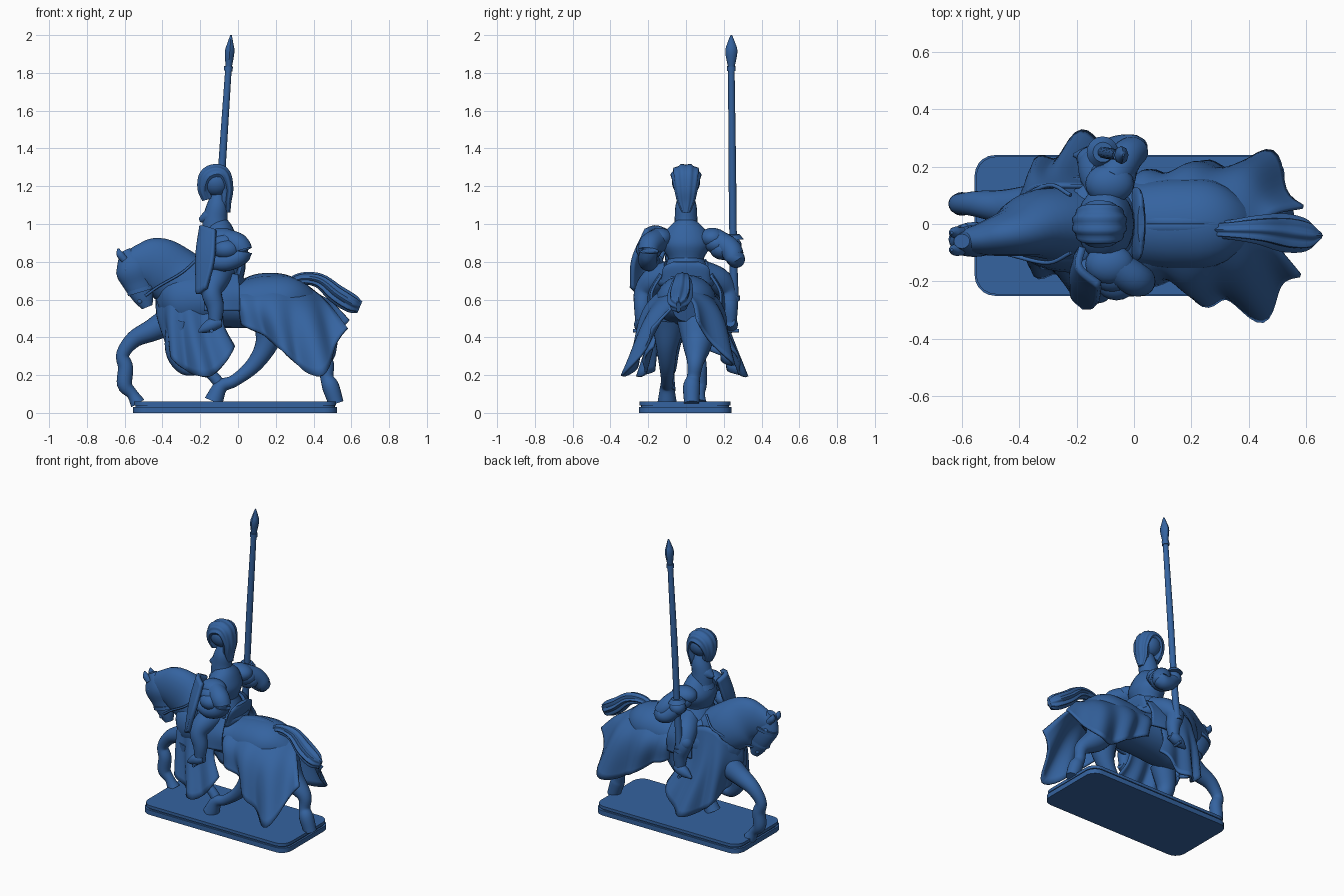
import bpy
import bmesh
import math
from mathutils import Vector

default_cube = bpy.data.objects.get("Cube")
if default_cube:
    bpy.data.objects.remove(default_cube)

blue = bpy.data.materials.new("painted blue")
blue.use_nodes = True
blue.diffuse_color = (0.035, 0.125, 0.35, 1)
blue.node_tree.nodes["Principled BSDF"].inputs["Base Color"].default_value = blue.diffuse_color


def finish(name, bm, angle=50):
    """Turn a bmesh into a shaded, coloured object."""
    bmesh.ops.recalc_face_normals(bm, faces=bm.faces)
    mesh = bpy.data.meshes.new(name)
    bm.to_mesh(mesh)
    bm.free()
    mesh.materials.append(blue)
    obj = bpy.data.objects.new(name, mesh)
    bpy.context.collection.objects.link(obj)
    bpy.ops.object.select_all(action="DESELECT")
    obj.select_set(True)
    bpy.context.view_layer.objects.active = obj
    bpy.ops.object.shade_smooth_by_angle(angle=math.radians(angle))
    return obj


def spline(points, steps):
    """Sample a smooth curve through points of any dimension."""
    points = [Vector(p) for p in points]
    padded = [points[0] * 2 - points[1]] + points + [points[-1] * 2 - points[-2]]
    samples = []
    for a, b, c, d in zip(padded, padded[1:], padded[2:], padded[3:]):
        for k in range(steps):
            t = k / steps
            samples.append(b + (c - a) * (t / 2) + (a * 2 - b * 5 + c * 4 - d) * (t * t / 2)
                           + (b * 3 - a - c * 3 + d) * (t ** 3 / 2))
    return samples + [points[-1]]


def tube(name, points, side=(0, 1, 0), sides=20, steps=5, ridges=0, depth=0.12):
    """Loft ellipses along a path; each point is x, y, z, half width, half depth."""
    rows = [list(p) if len(p) > 4 else list(p) + [p[3]] for p in points]
    samples = spline(rows, steps)
    centres = [Vector(s[:3]) for s in samples]
    bm = bmesh.new()
    rings = []
    for i, s in enumerate(samples):
        tangent = (centres[min(i + 1, len(centres) - 1)] - centres[max(i - 1, 0)]).normalized()
        across = Vector(side)
        across = (across - tangent * across.dot(tangent)).normalized()
        up = tangent.cross(across)
        ring = []
        for k in range(sides):
            a = math.tau * k / sides
            r = 1 + (depth * math.cos(ridges * a) if ridges else 0)
            ring.append(bm.verts.new(centres[i] + across * (s[3] * r * math.cos(a))
                                     + up * (s[4] * r * math.sin(a))))
        rings.append(ring)
    for low, high in zip(rings, rings[1:]):
        for k in range(sides):
            n = (k + 1) % sides
            bm.faces.new((low[k], low[n], high[n], high[k]))
    for ring in (rings[0], rings[-1]):
        bm.faces.new(ring)
    return finish(name, bm)


def drape(name, rows, folds=0, depth=0, thickness=0.014, steps=8, middle=0):
    """Cloth sheet through rows of points, with folds deepening to the hem."""
    across = [spline(row, steps) for row in rows]
    columns = [spline(column, steps) for column in zip(*across)]
    bm = bmesh.new()
    grid = []
    for i, column in enumerate(columns):
        wave = math.sin(math.tau * folds * i / (len(columns) - 1))
        line = []
        for j, p in enumerate(column):
            out = Vector((p.x - middle, p.y * 2, 0)).normalized()
            line.append(bm.verts.new(p + out * (wave * depth * (j / (len(column) - 1)) ** 1.5)))
        grid.append(line)
    for a, b in zip(grid, grid[1:]):
        for j in range(len(a) - 1):
            bm.faces.new((a[j], a[j + 1], b[j + 1], b[j]))
    obj = finish(name, bm)
    solid = obj.modifiers.new("thickness", "SOLIDIFY")
    solid.thickness = thickness
    solid.offset = 0
    return obj


def ball(name, centre, size):
    bm = bmesh.new()
    bmesh.ops.create_uvsphere(bm, u_segments=20, v_segments=12, radius=1)
    for v in bm.verts:
        v.co = Vector(c + p * s for c, p, s in zip(centre, v.co, size))
    return finish(name, bm)


def flip(points, sign, scale=1):
    return [(p[0], p[1] * sign * scale, *p[2:]) for p in points]


def slab(name, inset, low, high):
    """Rounded rectangular layer of the base."""
    bm = bmesh.new()
    radius = 0.07
    ring = []
    for quarter, (sx, sy) in enumerate(((1, 1), (-1, 1), (-1, -1), (1, -1))):
        for k in range(6):
            a = math.pi / 2 * (quarter + k / 5)
            x = sx * (0.54 - inset - radius) + radius * math.cos(a) - 0.015
            y = sy * (0.245 - inset - radius) + radius * math.sin(a) - 0.005
            ring.append(bm.verts.new((x, y, low)))
    face = bm.faces.new(ring)
    top = bmesh.ops.extrude_face_region(bm, geom=[face])
    for v in top["geom"]:
        if isinstance(v, bmesh.types.BMVert):
            v.co.z = high
    finish(name, bm, 30)


# Base
slab("base_lower", 0, 0, 0.032)
slab("base_groove", 0.012, 0.03, 0.042)
slab("base_upper", 0.005, 0.04, 0.06)

# Horse body, neck and head
tube("horse_body", [(-.42, 0, .56, .05), (-.35, 0, .58, .14, .15), (-.2, 0, .6, .17, .16), (0, 0, .58, .15, .13),
                    (.15, 0, .59, .16, .14), (.28, 0, .59, .15, .13), (.4, 0, .55, .07)])
tube("horse_neck", [(-.2, 0, .62, .14, .17), (-.33, 0, .72, .12, .16), (-.43, -.03, .78, .085, .15),
                    (-.52, -.05, .79, .06, .11), (-.61, -.06, .79, .035, .05)])
tube("horse_head", [(-.6, -.06, .86, .025, .03), (-.56, -.06, .77, .055, .09), (-.53, -.05, .69, .05, .08),
                    (-.5, -.05, .61, .038, .055), (-.48, -.05, .56, .025, .03)])
for sign, label in ((1, "lance"), (-1, "shield")):
    y = -0.06 + sign * 0.03
    tube("ear_" + label, [(-.6, y, .81, .02), (-.625, y, .84, .02), (-.635, y, .87, .005)], sides=10)
    ball("eye_" + label, (-.59, -.055 + sign * .046, .76), (.014, .01, .011))
    ball("nostril_" + label, (-.52, -.05 + sign * .03, .59), (.012, .008, .012))
    # Reins and bridle
    tube("rein_" + label, [(-.49, -.05 + sign * .04, .62, .007), (-.42, sign * .09 - .02, .67, .007),
                           (-.3, sign * .135, .74, .007), (-.22, sign * .1, .81, .007)], side=(0, 0, 1), sides=8)

for z, x, wide, deep in ((.65, -.515, .05, .073), (.76, -.555, .06, .092)):
    tube("bridle_strap", [(x - .003, -.053, z + .01, wide, deep), (x + .003, -.053, z - .01, wide, deep)])

# Horse legs, each ending in a flared hoof
tube("reaching_foreleg", [(-.34, .06, .5, .08), (-.45, .06, .44, .06), (-.55, .07, .39, .045), (-.61, .07, .31, .035),
                          (-.595, .07, .24, .04), (-.6, .07, .15, .04), (-.56, .07, .1, .03), (-.53, .07, .05, .04)])
tube("folded_foreleg", [(-.3, -.08, .48, .08), (-.33, -.09, .33, .055), (-.28, -.09, .24, .04),
                        (-.18, -.09, .23, .03), (-.11, -.09, .17, .03), (-.09, -.09, .12, .035)])
tube("stepping_hindleg", [(.18, -.09, .5, .1), (.15, -.1, .36, .06), (.08, -.1, .25, .042), (-.02, -.1, .17, .032),
                          (-.09, -.1, .14, .037), (-.13, -.1, .06, .05)])
tube("pushing_hindleg", [(.28, .06, .5, .11), (.35, .06, .37, .08), (.46, .05, .27, .045), (.47, .04, .19, .035),
                         (.49, .03, .14, .045), (.52, .03, .05, .04)])

# Tail
tube("tail", [(.26, -.02, .67, .025), (.33, -.02, .71, .03, .028), (.43, -.02, .7, .045, .035),
              (.52, -.03, .63, .06, .045), (.6, -.04, .58, .05, .045), (.645, -.04, .56, .012, .03)],
     sides=48, ridges=8)

# Rear cloth, split below the tail
spine = [(-.02, 0, .68), (.1, 0, .73), (.24, 0, .73), (.35, 0, .68), (.43, 0, .62)]
drape("rear_cloth_shield", [spine,
      [(0, -.15, .6), (.1, -.18, .58), (.24, -.2, .56), (.38, -.18, .52), (.5, -.08, .55)],
      [(.02, -.16, .47), (.15, -.22, .4), (.29, -.27, .28), (.44, -.31, .2), (.58, -.18, .45)]],
      3, 0.03, middle=.2)
drape("rear_cloth_lance", [spine,
      [(0, .15, .6), (.1, .17, .58), (.24, .18, .56), (.39, .16, .54), (.5, .04, .58)],
      [(.02, .15, .47), (.15, .18, .4), (.3, .2, .3), (.47, .23, .26), (.59, .06, .49)]],
      3, 0.025, middle=.2)

# Front cloth over the chest
collar = [(-.43, 0, .61), (-.37, .11, .67), (-.3, .13, .74), (-.2, .13, .74), (-.08, .13, .68)]
chest = [(-.42, 0, .5), (-.38, .14, .51), (-.3, .19, .5), (-.2, .2, .48), (-.08, .18, .48)]
hem = [(-.35, .01, .38), (-.36, .16, .32), (-.27, .25, .22), (-.13, .31, .2), (-.02, .22, .35)]
for sign, scale, label in ((1, 1, "lance"), (-1, .78, "shield")):
    drape("front_cloth_" + label, [flip(row, sign, scale) for row in (collar, chest, hem)],
          3.5, 0.025, middle=-.2)

# Saddle
tube("saddle", [(-.25, 0, .73, .08, .04), (-.15, 0, .71, .16, .06), (-.03, 0, .7, .15, .06), (.02, 0, .73, .08, .04)])
tube("cantle", [(0, 0, .7, .13, .025), (.02, 0, .77, .12, .02), (.025, 0, .8, .07, .012)])

for sign, label in ((1, "lance"), (-1, "shield")):
    # Saddle flap, rider leg, foot and stirrup
    drape("saddle_flap_" + label, [flip(row, sign) for row in (
        [(-.18, .13, .73), (-.08, .14, .74), (0, .13, .73)],
        [(-.18, .19, .64), (-.08, .19, .64), (.01, .18, .64)],
        [(-.18, .2, .54), (-.08, .2, .54), (.01, .18, .54)])])
    tube("rider_leg_" + label, flip([(-.08, .08, .74, .07), (-.12, .17, .7, .07), (-.14, .22, .64, .055),
                                     (-.12, .23, .56, .045), (-.12, .235, .48, .033)], sign), side=(1, 0, 0))
    ball("knee_plate_" + label, (-.15, sign * .225, .65), (.05, .045, .05))
    tube("foot_" + label, flip([(-.09, .235, .48, .025), (-.13, .24, .47, .035), (-.17, .24, .45, .028),
                                (-.21, .24, .43, .006)], sign))
    tube("stirrup_" + label, flip([(-.14, .19, .435, .01), (-.14, .28, .435, .01)], sign), side=(1, 0, 0))
    # Layered shoulder plates
    for k in range(3):
        ball("shoulder_plate_" + label, (-.085 + k * .012, sign * (.14 + k * .028), .925 - k * .03),
             (.085 - k * .005, .07, .055))

# Rider torso and armour skirt
tube("torso", [(-.1, 0, .72, .12, .1), (-.1, 0, .8, .09, .08), (-.1, 0, .89, .13, .1),
               (-.1, 0, .96, .11, .08), (-.11, 0, 1.02, .05)])
for k in range(3):
    tube("armour_skirt", [(-.1, 0, .82 - k * .035, .09 + k * .015, .085 + k * .01),
                          (-.1, 0, .77 - k * .035, .12 + k * .015, .105 + k * .01)])

# Arms and gloves
tube("lance_arm", [(-.08, .15, .92, .06), (-.03, .23, .87, .06), (0, .26, .82, .05),
                   (-.05, .265, .82, .045), (-.11, .25, .87, .04)], side=(0, 0, 1))
ball("lance_glove", (-.11, .245, .885), (.05, .05, .045))
tube("shield_arm", [(-.08, -.14, .92, .06), (0, -.19, .89, .06), (.02, -.2, .84, .05),
                    (-.06, -.2, .8, .05), (-.16, -.17, .8, .04)], side=(0, 0, 1))
ball("shield_glove", (-.16, -.16, .8), (.04, .04, .04))

# Curved shield
drape("shield", [[(-.18, -.08, .96), (-.19, -.15, .99), (-.12, -.21, .97)],
                 [(-.2, -.12, .82), (-.21, -.2, .83), (-.13, -.28, .81)],
                 [(-.2, -.2, .65), (-.21, -.25, .63), (-.17, -.29, .66)]], thickness=.025)

# Helmet, visor and plume
tube("helmet", [(-.12, 0, .97, .065, .07), (-.12, 0, 1.03, .06, .065), (-.11, 0, 1.1, .055, .055),
                (-.11, 0, 1.17, .03)])
tube("visor", [(-.12, 0, 1.04, .055, .05), (-.16, 0, 1.035, .045, .04), (-.205, 0, 1.02, .01)])
tube("neck_guard", [(-.11, 0, .95, .085, .09), (-.115, 0, .99, .06, .065)])
tube("plume", [(-.06, 0, 1.06, .02), (-.065, 0, 1.12, .045, .03), (-.06, 0, 1.19, .06, .035),
               (-.09, 0, 1.26, .075, .05), (-.15, 0, 1.25, .075, .055), (-.175, 0, 1.19, .055, .04),
               (-.16, 0, 1.13, .03)], sides=48, ridges=10, depth=.06)
ball("plume_core", (-.115, 0, 1.225), (.08, .075, .08))

# Lance, guard and leaf-shaped point
tube("lance_shaft", [(-.13, .255, .6, .024), (-.11, .25, .88, .02), (-.085, .245, 1.3, .02), (-.05, .24, 1.83, .017)])
tube("lance_butt", [(-.131, .255, .595, .03), (-.129, .255, .62, .03)])
tube("lance_guard", [(-.11, .25, .92, .055), (-.108, .25, .945, .035)])
tube("lance_collar", [(-.052, .24, 1.81, .023), (-.05, .24, 1.835, .023)])
tube("lance_point", [(-.05, .24, 1.82, .015), (-.044, .24, 1.91, .032, .025), (-.04, .24, 1.96, .02, .015),
                     (-.037, .24, 2, .004)], sides=8)
